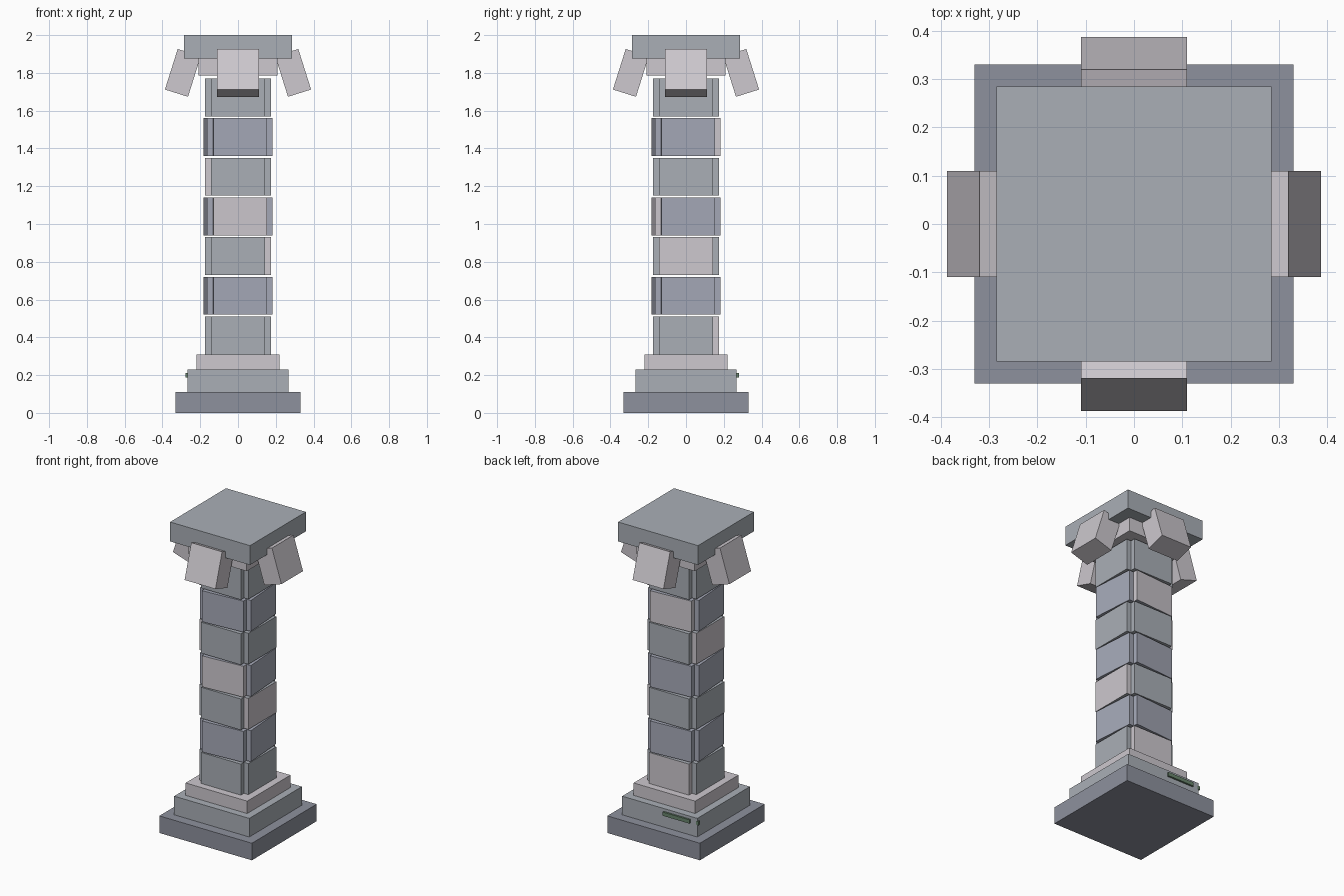
import bpy, bmesh
from math import radians, pi, sin, cos, atan2
from mathutils import Matrix

if "Cube" in bpy.data.objects:
    bpy.data.objects.remove(bpy.data.objects["Cube"])


def material(name, rgb):
    m = bpy.data.materials.new(name)
    m.diffuse_color = (*rgb, 1)
    m.use_nodes = True
    m.node_tree.nodes["Principled BSDF"].inputs["Base Color"].default_value = m.diffuse_color
    return m


STONE = material("stone", (0.40, 0.43, 0.47))
BLUE = material("blue_stone", (0.38, 0.40, 0.48))
DARK = material("dark_stone", (0.27, 0.285, 0.34))
LIGHT = material("light_stone", (0.61, 0.58, 0.62))
MOSS = material("moss", (0.14, 0.23, 0.15))


def finish(name, bm, *mats):
    bmesh.ops.recalc_face_normals(bm, faces=bm.faces)
    me = bpy.data.meshes.new(name)
    bm.to_mesh(me)
    bm.free()
    for m in mats:
        me.materials.append(m)
    ob = bpy.data.objects.new(name, me)
    bpy.context.collection.objects.link(ob)
    return ob


def box(name, size, matrix, mat):
    bm = bmesh.new()
    bmesh.ops.create_cube(bm, size=1, matrix=matrix @ Matrix.Diagonal((*size, 1)))
    return finish(name, bm, mat)


def slab(name, half, z0, z1, mat):
    return box(name, (2 * half, 2 * half, z1 - z0),
               Matrix.Translation((0, 0, (z0 + z1) / 2)), mat)


def course(name, z, height, angle, mat, light_side):
    # square block with notched corners, twisted about the axis
    o, i = 0.1735, 0.142
    pts = []
    for k in range(4):
        c, s = cos(k * pi / 2 + angle), sin(k * pi / 2 + angle)
        pts += [(x * c - y * s, x * s + y * c) for x, y in ((o, -i), (o, i), (i, i))]
    bm = bmesh.new()
    face = bm.faces.new([bm.verts.new((x, y, z)) for x, y in pts])
    ext = bmesh.ops.extrude_face_region(bm, geom=[face], use_keep_orig=True)
    top = [v for v in ext["geom"] if isinstance(v, bmesh.types.BMVert)]
    bmesh.ops.translate(bm, verts=top, vec=(0, 0, height))
    # one paler facing stone on some courses
    for f in bm.faces:
        if len(f.verts) == 4:
            p = f.calc_center_median()
            side = round((atan2(p.y, p.x) - angle) / (pi / 2)) % 4
            f.material_index = int(side == light_side)
    return finish(name, bm, mat, LIGHT)


# stepped base
slab("base_plinth", 0.33, 0, 0.11, DARK)
slab("base_step", 0.268, 0.11, 0.23, STONE)
slab("base_collar", 0.22, 0.23, 0.31, LIGHT)

# shaft of seven stone courses, every second one twisted
pale = {0: 1, 2: 0, 3: 3, 4: 2, 5: 1}  # course -> side (0 right, 1 back, 2 left, 3 front)
for n in range(7):
    course(f"shaft_course_{n + 1}", 0.31 + 0.21 * n, 0.2, radians(4) * (n % 2),
           BLUE if n % 2 else STONE, pale.get(n))

# capital
slab("capital_neck", 0.208, 1.785, 1.875, LIGHT)
slab("capital_top", 0.285, 1.875, 2.0, STONE)

# four tilted brackets under the capital
for n in range(4):
    m = (Matrix.Rotation(n * pi / 2, 4, 'Z') @ Matrix.Translation((0.292, 0, 1.80))
         @ Matrix.Rotation(radians(-17.5), 4, 'Y'))
    box(f"bracket_{n + 1}", (0.128, 0.22, 0.225), m, LIGHT)

# moss patches on the rear of the base
for name, size, loc in (
        ("moss_strip", (0.19, 0.03, 0.024), (-0.125, 0.265, 0.2)),
        ("moss_corner", (0.02, 0.014, 0.024), (-0.268, 0.262, 0.2))):
    box(name, size, Matrix.Translation(loc), MOSS)
